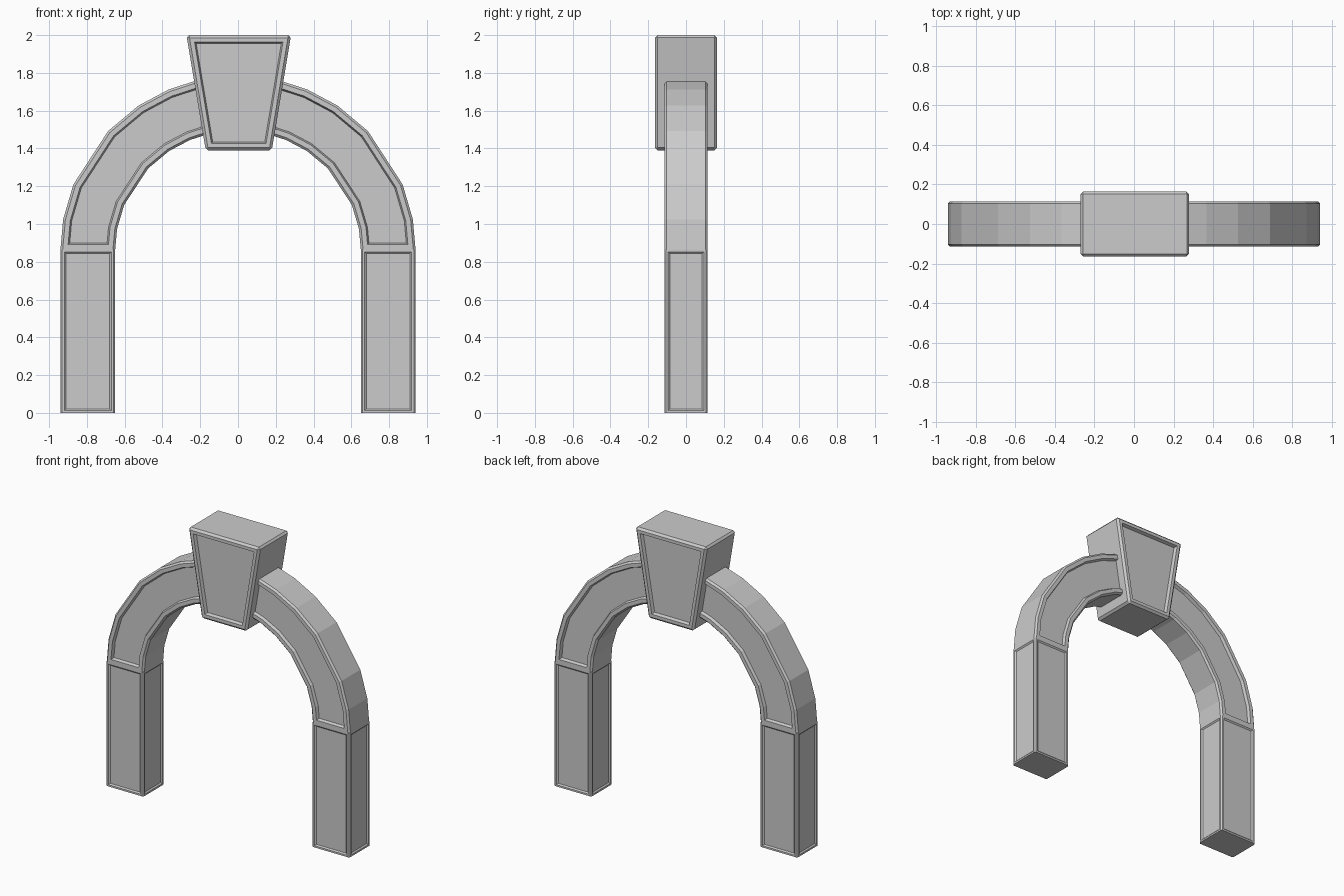
import bpy
import bmesh
from math import cos, sin, radians

cube = bpy.data.objects.get("Cube")
if cube:
    bpy.data.objects.remove(cube, do_unlink=True)

stone = bpy.data.materials.new("grey stone")
stone.use_nodes = True
stone.diffuse_color = (0.6, 0.6, 0.6, 1)
stone.node_tree.nodes["Principled BSDF"].inputs["Base Color"].default_value = (0.6, 0.6, 0.6, 1)

SPRING = 0.865      # height where the arch meets the posts
HALF_DEPTH = 0.115  # half thickness of posts and arch


def finish(bm, name):
    bmesh.ops.recalc_face_normals(bm, faces=bm.faces)
    mesh = bpy.data.meshes.new(name)
    bm.to_mesh(mesh)
    bm.free()
    mesh.materials.append(stone)
    obj = bpy.data.objects.new(name, mesh)
    bpy.context.collection.objects.link(obj)
    return obj


def bevel(bm, edges, width):
    bmesh.ops.bevel(bm, geom=edges, offset=width, offset_type='OFFSET',
                    segments=1, profile=0.5, affect='EDGES')
    bmesh.ops.recalc_face_normals(bm, faces=bm.faces)
    bm.normal_update()


def recess(bm, faces, rim, slope, depth):
    """Leave a flat rim, then sink a sloped panel into a group of faces."""
    bmesh.ops.inset_region(bm, faces=faces, thickness=rim, use_even_offset=True)
    bmesh.ops.inset_region(bm, faces=faces, thickness=slope, depth=-depth, use_even_offset=True)


def prism(profile, half_depth):
    """Extrude an x-z outline symmetrically along y."""
    bm = bmesh.new()
    front = [bm.verts.new((x, -half_depth, z)) for x, z in profile]
    back = [bm.verts.new((x, half_depth, z)) for x, z in profile]
    bm.faces.new(front)
    bm.faces.new(back[::-1])
    for i in range(len(profile)):
        j = (i + 1) % len(profile)
        bm.faces.new((front[j], front[i], back[i], back[j]))
    bmesh.ops.recalc_face_normals(bm, faces=bm.faces)
    bm.normal_update()
    return bm


# Posts with a sunken panel on each of the four sides
for side, name in ((-1, "right_post"), (1, "left_post")):
    a, b = sorted((side * 0.65, side * 0.94))
    bm = prism([(a, 0), (b, 0), (b, SPRING), (a, SPRING)], HALF_DEPTH)
    bevel(bm, [e for e in bm.edges if abs(e.verts[0].co.z - e.verts[1].co.z) > 0.5], 0.009)
    panels = [f for f in bm.faces if abs(f.normal.z) < 0.1
              and max(abs(f.normal.x), abs(f.normal.y)) > 0.99]
    for f in panels:
        recess(bm, [f], 0.012, 0.009, 0.008)
    finish(bm, name)

# Faceted arch ring swept over the opening
quarter = [0, 10, 22, 43, 56, 67, 76]
angles = quarter + [90] + [180 - t for t in reversed(quarter)]
bm = bmesh.new()
rings = []
for t in map(radians, angles):
    ring = []
    for rx, rz, y in ((0.94, 0.92, -1), (0.94, 0.92, 1), (0.65, 0.63, 1), (0.65, 0.63, -1)):
        ring.append(bm.verts.new((rx * cos(t), y * HALF_DEPTH, SPRING + rz * sin(t))))
    rings.append(ring)
long_edges = []
for r, s in zip(rings, rings[1:]):
    for i in range(4):
        j = (i + 1) % 4
        bm.faces.new((r[i], r[j], s[j], s[i]))
    long_edges += [bm.edges.get((r[i], s[i])) for i in range(4)]
bm.faces.new(rings[0])
bm.faces.new(rings[-1][::-1])
bmesh.ops.recalc_face_normals(bm, faces=bm.faces)
bevel(bm, long_edges, 0.012)
for d in (-1, 1):
    recess(bm, [f for f in bm.faces if f.normal.y * d > 0.99], 0.026, 0.008, 0.02)
finish(bm, "arch_ring")

# Tapered keystone with a framed panel front and back
bm = prism([(-0.175, 1.39), (0.175, 1.39), (0.277, 2.0), (-0.277, 2.0)], 0.165)
bevel(bm, bm.edges[:], 0.014)
for d in (-1, 1):
    recess(bm, [f for f in bm.faces if f.normal.y * d > 0.99], 0.022, 0.008, 0.022)
keystone = finish(bm, "keystone")
keystone.location.x = 0.004
